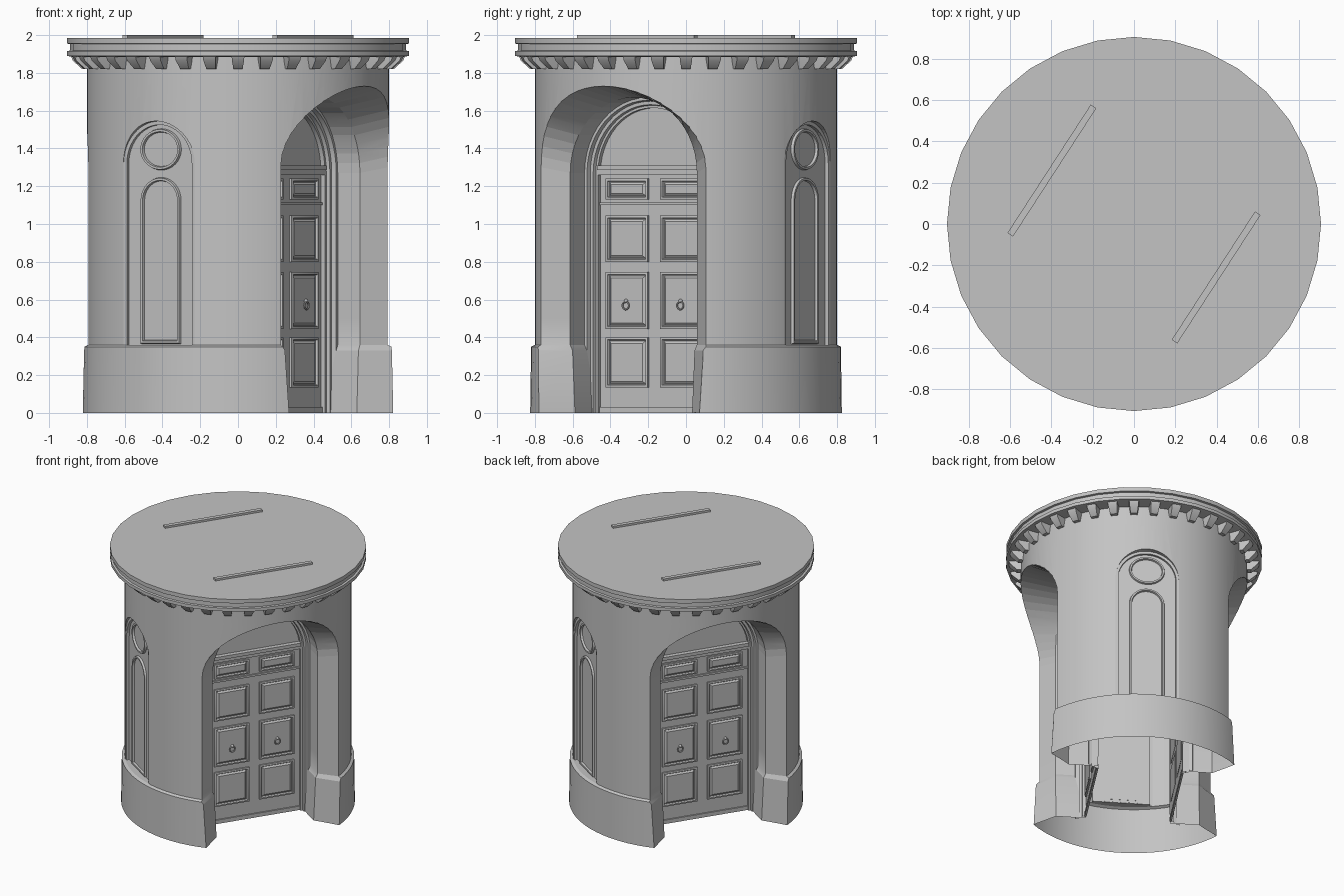
import bpy, bmesh
from math import sin, cos, pi, sqrt, radians
from mathutils import Matrix

if "Cube" in bpy.data.objects:
    bpy.data.objects.remove(bpy.data.objects["Cube"])

stone = bpy.data.materials.new("grey_stone")
stone.use_nodes = True
stone.diffuse_color = (0.55, 0.55, 0.55, 1)
stone.node_tree.nodes["Principled BSDF"].inputs["Base Color"].default_value = (0.55, 0.55, 0.55, 1)

DOOR_TURNS = (57, 237)
NICHE_TURNS = (-33, 147)


# Outlines are (across, height) pairs, placed at a distance from the axis, facing -y
def arch(hw, z0, spring, rise, n=24):
    top = [(hw * cos(pi * i / n), spring + rise * sin(pi * i / n)) for i in range(n + 1)]
    return [(hw, z0)] + top + [(-hw, z0)]


def rect(cx, hw, z0, z1):
    return [(cx + hw, z0), (cx + hw, z1), (cx - hw, z1), (cx - hw, z0)]


def ellipse(rx, rz, z, n=32):
    return [(rx * cos(2 * pi * i / n), z + rz * sin(2 * pi * i / n)) for i in range(n)]


def at(outline, d):
    return [(x, -d, z) for x, z in outline]


def loft(bm, loops, closed=True, caps=True):
    rows = [[bm.verts.new(p) for p in loop] for loop in loops]
    n = len(rows[0])
    for a, b in zip(rows, rows[1:]):
        for i in range(n if closed else n - 1):
            j = (i + 1) % n
            bm.faces.new((a[i], a[j], b[j], b[i]))
    if caps:
        bm.faces.new(rows[0][::-1])
        bm.faces.new(rows[-1])


def make(name, bm, turn=0, smooth=True):
    bmesh.ops.recalc_face_normals(bm, faces=bm.faces)
    bm.transform(Matrix.Rotation(radians(turn), 4, 'Z'))
    mesh = bpy.data.meshes.new(name)
    bm.to_mesh(mesh)
    bm.free()
    ob = bpy.data.objects.new(name, mesh)
    bpy.context.collection.objects.link(ob)
    mesh.materials.append(stone)
    if smooth:
        finish(ob)
    return ob


def finish(ob):
    bpy.ops.object.select_all(action='DESELECT')
    ob.select_set(True)
    bpy.context.view_layer.objects.active = ob
    bpy.ops.object.shade_smooth_by_angle(angle=radians(28))


def revolve(name, profile, n):
    bm = bmesh.new()
    loft(bm, [[(r * cos(2 * pi * i / n), r * sin(2 * pi * i / n), z) for i in range(n)]
              for r, z in profile])
    return make(name, bm)


def cut(ob, bm, turn):
    cutter = make("cutter", bm, turn, False)
    cutter.hide_render = True
    bpy.context.view_layer.objects.active = ob
    mod = ob.modifiers.new("cut", 'BOOLEAN')
    mod.operation, mod.solver, mod.object = 'DIFFERENCE', 'EXACT', cutter
    bpy.ops.object.modifier_apply(modifier=mod.name)
    bpy.data.objects.remove(cutter)


# Drum wall with a plinth
wall = revolve("drum_wall", [(0.825, 0), (0.82, 0.35), (0.8, 0.36), (0.8, 1.89)], 72)


# Splayed doorway: straight jambs, then widening to the curved face
def doorway(hw, rise, spring):
    low = [(hw - 0.035, -0.1), (hw - 0.015, 0.33), (hw, 0.36)]
    return low + arch(hw, 0.5, spring, rise) + [(-x, z) for x, z in reversed(low)]


for turn in DOOR_TURNS:
    bm = bmesh.new()
    inner = doorway(0.4, 0.4, 1.27)
    outer = doorway(0.52, 0.43, 1.3)
    throat = at(inner, 0.51)
    face = [(x, -sqrt(0.64 - x * x), z) for x, z in outer]
    flare = [tuple(b + 0.3 * (b - a) for a, b in zip(p, q)) for p, q in zip(throat, face)]
    loft(bm, [at(inner, 0.3), throat, flare, [(x, -1.2, z) for x, y, z in flare]])
    cut(wall, bm, turn)

# Stepped flat niches between the doorways
for turn in NICHE_TURNS:
    for hw, depth in ((0.225, 0.765), (0.205, 0.745)):
        bm = bmesh.new()
        outline = arch(hw, 0.36, 1.32, hw)
        loft(bm, [at(outline, depth), at(outline, 1.0)])
        cut(wall, bm, turn)

# Underside is open
bm = bmesh.new()
bm.from_mesh(wall.data)
bmesh.ops.delete(bm, geom=[f for f in bm.faces if all(v.co.z < 0.001 for v in f.verts)],
                 context='FACES')
bm.to_mesh(wall.data)
bm.free()
finish(wall)

# Cornice and roof
revolve("roof_cornice", [(0.88, 1.885), (0.905, 1.89), (0.905, 1.915), (0.89, 1.918),
                         (0.89, 1.952), (0.905, 1.955), (0.905, 1.985)], 32)
bm = bmesh.new()
for k in range(36):
    start = len(bm.verts)
    loft(bm, [[(-w, -0.78, z), (w, -0.78, z), (w, -d, z), (-w, -d, z)]
              for w, d, z in ((0.024, 0.825, 1.82), (0.032, 0.875, 1.865), (0.034, 0.885, 1.89))])
    bm.verts.ensure_lookup_table()
    bmesh.ops.rotate(bm, verts=bm.verts[start:], cent=(0, 0, 0),
                     matrix=Matrix.Rotation(2 * pi * k / 36, 3, 'Z'))
make("cornice_dentils", bm)

for side, turn in zip(("front", "back"), DOOR_TURNS):
    # Roof ridge
    bm = bmesh.new()
    bar = rect(0, 0.37, 1.96, 2.0)
    loft(bm, [at(bar, 0.458), at(bar, 0.49)])
    make(side + "_roof_ridge", bm, turn)

    # Stepped arched door frame
    bm = bmesh.new()
    steps = [(0.4, 0.37), (0.385, 0.37), (0.38, 0.345), (0.362, 0.345), (0.358, 0.325),
             (0.345, 0.325), (0.345, 0.3)]
    loft(bm, [at(arch(hw, 0, 1.27, hw), d) for hw, d in steps], closed=False, caps=False)
    make(side + "_door_frame", bm, turn)

    # Transom, rail and threshold
    bm = bmesh.new()
    for z0, z1, d in ((1.26, 1.285, 0.325), (1.285, 1.31, 0.335), (1.1, 1.115, 0.31), (0, 0.03, 0.31)):
        bar = rect(0, 0.345, z0, z1)
        loft(bm, [at(bar, 0.295), at(bar, d)])
    make(side + "_door_rails", bm, turn)

    # Door panels with a raised moulding and field
    bm = bmesh.new()
    for cx in (-0.172, 0.172):
        for z0, z1 in ((0.135, 0.4), (0.445, 0.745), (0.8, 1.045), (1.13, 1.24)):
            loft(bm, [at(rect(cx, 0.132 - s, z0 + s, z1 - s), d) for s, d in
                      ((0, 0.298), (0, 0.312), (0.012, 0.315), (0.016, 0.302),
                       (0.02, 0.302), (0.032, 0.311))])
    make(side + "_door_panels", bm, turn)

    # Ring knockers
    bm = bmesh.new()
    for cx in (-0.172, 0.172):
        loops = []
        for i in range(21):
            a = 2 * pi * i / 20
            loops.append([(cx + (0.02 + 0.005 * cos(b)) * cos(a), -0.322 - 0.005 * sin(b),
                           0.568 + (0.02 + 0.005 * cos(b)) * sin(a))
                          for b in (2 * pi * j / 8 for j in range(8))])
        loft(bm, loops, caps=False)
        bmesh.ops.create_uvsphere(bm, u_segments=12, v_segments=8, radius=0.011,
                                  matrix=Matrix.Translation((cx, -0.318, 0.592)))
    make(side + "_door_knockers", bm, turn)

for side, turn in zip(("front", "back"), NICHE_TURNS):
    # Oval and arched mouldings in each niche
    bm = bmesh.new()
    steps = ((0, 0.744), (0.004, 0.76), (0.016, 0.76), (0.02, 0.744))
    loft(bm, [at(ellipse(0.127 - s, 0.11 - s, 1.395), d) for s, d in steps], caps=False)
    loft(bm, [at(arch(0.125 - s, 0.365 + s, 1.125, 0.122 - s), d) for s, d in steps], caps=False)
    make(side + "_niche_mouldings", bm, turn)
